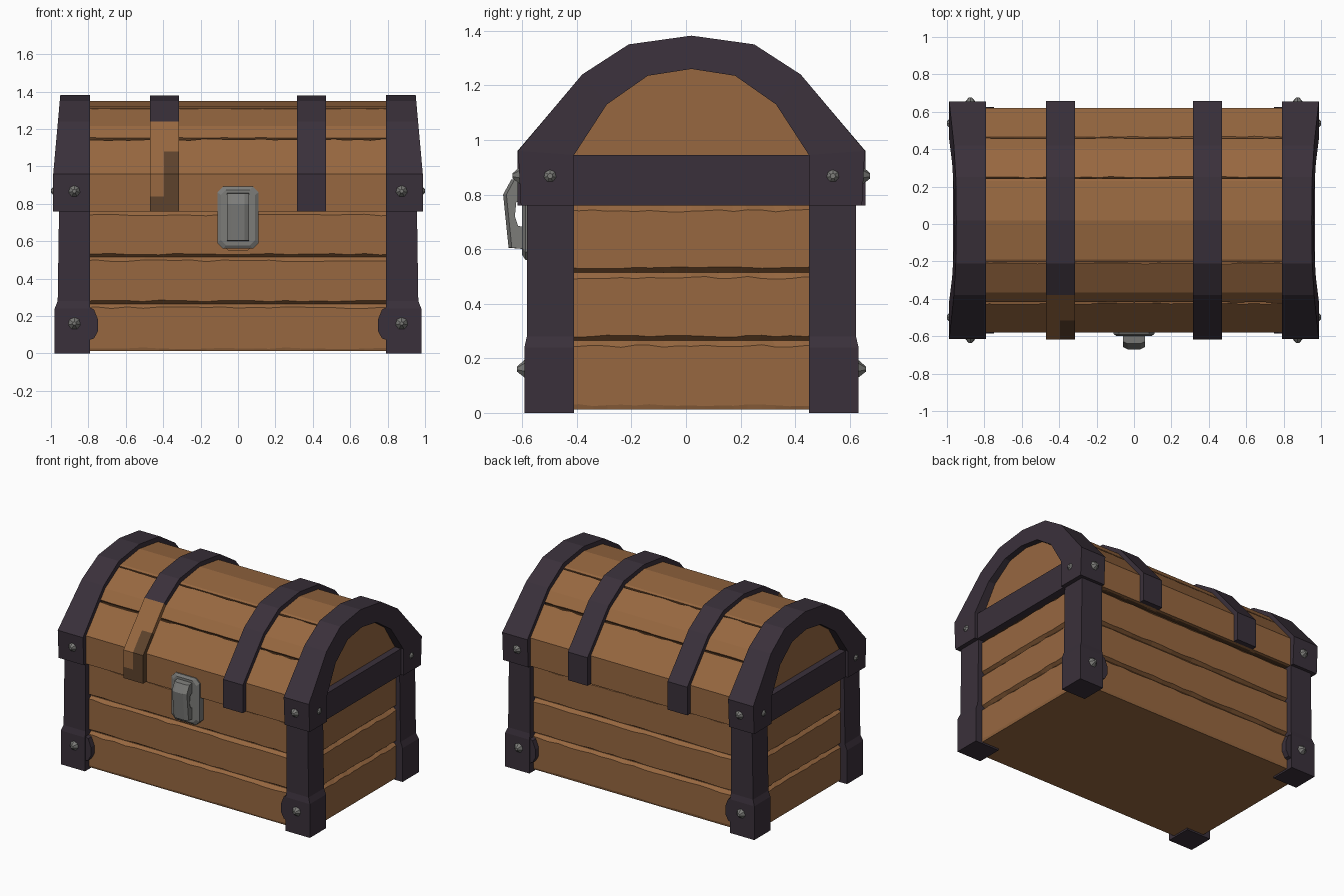
import bpy
import bmesh
import random
from mathutils import Matrix, Vector

random.seed(4)
if "Cube" in bpy.data.objects:
    bpy.data.objects.remove(bpy.data.objects["Cube"])

CY = 0.02     # depth centre of the chest box
BASE = 0.76   # height of the seam between box and lid


def material(name, r, g, b):
    m = bpy.data.materials.new(name)
    m.use_nodes = True
    m.diffuse_color = (r, g, b, 1)
    m.node_tree.nodes["Principled BSDF"].inputs["Base Color"].default_value = (r, g, b, 1)
    return m


wood = material("warm_wood", 0.31, 0.137, 0.051)
dark_wood = material("dark_groove_wood", 0.09, 0.043, 0.018)
stain = material("stained_wood", 0.11, 0.055, 0.025)
iron = material("dark_iron", 0.042, 0.030, 0.043)
steel = material("grey_steel", 0.20, 0.20, 0.19)


def finish(name, bm, mats, rule=None):
    bmesh.ops.recalc_face_normals(bm, faces=bm.faces)
    bm.normal_update()
    if rule:
        for f in bm.faces:
            f.material_index = rule(f.calc_center_median(), f.normal)
    mesh = bpy.data.meshes.new(name)
    bm.to_mesh(mesh)
    bm.free()
    for m in mats:
        mesh.materials.append(m)
    ob = bpy.data.objects.new(name, mesh)
    bpy.context.scene.collection.objects.link(ob)
    return ob


def loft(name, rings, mats, rule=None):
    """Skin closed rings of points and cap both ends."""
    bm = bmesh.new()
    rows = [[bm.verts.new(p) for p in ring] for ring in rings]
    n = len(rows[0])
    for a, b in zip(rows, rows[1:]):
        for i in range(n):
            j = (i + 1) % n
            bm.faces.new((a[i], a[j], b[j], b[i]))
    bm.faces.new(rows[0])
    bm.faces.new(rows[-1])
    return finish(name, bm, mats, rule)


def box(name, x0, x1, y0, y1, z0, z1, mat):
    ring = lambda z: [(x0, y0, z), (x1, y0, z), (x1, y1, z), (x0, y1, z)]
    return loft(name, [ring(z0), ring(z1)], [mat])


def mirrored(half):
    """Full front-to-back arch from a half path that ends on the centre."""
    return [(-y, z) for y, z in half] + [(y, z) for y, z in reversed(half[:-1])]


def shrink(path, k):
    return [(y * k, BASE + (z - BASE) * k) for y, z in path]


def lerp(a, b, t):
    return tuple(p + (q - p) * t for p, q in zip(a, b))


# Box: three rows of planks with chamfered, slightly ragged edges
def perimeter(hx, hy, z, inset, ragged, n=22):
    hx, hy = hx - inset, hy - inset
    corners = [(-hx, -hy), (hx, -hy), (hx, hy), (-hx, hy)]
    pts = []
    for i in range(4):
        for k in range(n):
            x, y = lerp(corners[i], corners[(i + 1) % 4], k / n)
            pts.append((x, y + CY, z + random.uniform(-ragged, ragged)))
    return pts


ROWS = [0.012, 0.265, 0.515, BASE]
for i, (z0, z1) in enumerate(zip(ROWS, ROWS[1:])):
    low = 0.005 if i == 0 else 0.028
    loft("plank_row_%d" % (i + 1),
         [perimeter(0.93, 0.567, z0, low, 0),
          perimeter(0.93, 0.567, z0 + 0.016, 0, 0.004),
          perimeter(0.93, 0.567, z1 - 0.02, 0, 0.005),
          perimeter(0.93, 0.567, z1, 0.022, 0)], [wood])

# Lid: dark core with wooden end panels, covered by five curved planks
A, B, C, D, E = (0.60, BASE), (0.60, 0.96), (0.385, 1.215), (0.21, 1.32), (0, 1.35)
core = shrink(mirrored([A, B, C, D, E]), 0.965)
loft("lid_core", [[(x, y + CY, z) for y, z in core] for x in (-0.92, 0.92)],
     [dark_wood, wood], lambda c, n: 1 if abs(n.x) > 0.9 else 0)


def lid_plank(name, path, ragged_start, ragged_end, flip=1):
    rings = []
    for k in range(29):
        outer = list(path)
        if ragged_start:
            outer[0] = lerp(path[0], path[1], random.uniform(0.015, 0.06))
        if ragged_end:
            outer[-1] = lerp(path[-1], path[-2], random.uniform(0.015, 0.06))
        section = outer + shrink(path, 0.95)[::-1]
        rings.append([(-0.9 + k * 1.8 / 28, y * flip + CY, z) for y, z in section])
    loft(name, rings, [wood])


groove_low, groove_high = lerp(B, C, 0.745), lerp(C, D, 0.92)
for label, flip in (("front", -1), ("back", 1)):
    lid_plank("lid_lower_plank_" + label, [A, B, groove_low], False, True, flip)
    lid_plank("lid_upper_plank_" + label, [groove_low, C, groove_high], True, True, flip)
lid_plank("lid_top_plank", mirrored([groove_high, D, E]), True, True)

# Iron arches around both lid ends, leaning inward toward the top
outer = mirrored([(0.625, BASE), (0.635, 0.96), (0.40, 1.24), (0.23, 1.35), (0, 1.382)])
inner = mirrored([(0.43, BASE), (0.43, 0.945), (0.31, 1.13), (0.16, 1.235), (0, 1.26)])


def end_x(z):
    return 0.988 if z < 0.97 else 0.988 - (z - 0.96) * 0.09


for side, s in (("left", 1), ("right", -1)):
    loft("end_arch_" + side,
         [[(s * 0.79, o[0] + CY, o[1]), (s * end_x(o[1]), o[0] + CY, o[1]),
           (s * end_x(i[1]), i[0] + CY, i[1]), (s * 0.79, i[0] + CY, i[1])]
          for o, i in zip(outer, inner)], [iron])
    box("end_band_" + side, *sorted((s * 0.85, s * 0.968)),
        CY - 0.435, CY + 0.435, BASE, 0.945, iron)

# Straps over the lid; the right one is broken away at the front
strap_out = mirrored([(0.637, BASE), (0.637, 0.84), (0.637, 0.96), (0.535, 1.08),
                      (0.40, 1.24), (0.23, 1.35), (0, 1.38)])


def broken(c, n):
    if c.y > CY or c.z > 1.24:
        return 0
    return 2 if c.z < 0.84 or (c.z < 1.08 and c.x > -0.395) else 1


for side, xs, rule in (("left", (0.315, 0.39, 0.47), None),
                       ("right", (-0.47, -0.395, -0.315), broken)):
    loft("lid_strap_" + side,
         [[(x, o[0] + CY, o[1]) for x in xs] + [(x, i[0] + CY, i[1]) for x in xs[::-1]]
          for o, i in zip(strap_out, shrink(strap_out, 0.93))], [iron, wood, stain], rule)


# Studs
def stud(name, pos, direction, depth=0.03):
    bm = bmesh.new()
    turn = Vector(direction).to_track_quat("Z", "Y").to_matrix().to_4x4()
    bmesh.ops.create_cone(bm, cap_ends=True, segments=7, radius1=0.036, radius2=0.010,
                          depth=depth, matrix=Matrix.Translation(pos) @ turn)
    finish(name, bm, [steel])


# Corner posts with a thicker foot, side tabs and studs
for side, s in (("left", 1), ("right", -1)):
    for end, t in (("front", -1), ("back", 1)):
        tag = end + "_" + side
        rings = []
        for z, px, py in ((0, 0.98, 0.612), (0.24, 0.98, 0.612),
                          (0.28, 0.964, 0.603), (BASE, 0.957, 0.603)):
            rings.append([(s * x, t * y + CY, z) for x, y in
                          ((0.79, 0.43), (px, 0.43), (px, py), (0.79, py))])
        loft("corner_post_" + tag, rings, [iron])
        tab = [(0.80, 0.07), (0.77, 0.08), (0.748, 0.12), (0.748, 0.18), (0.77, 0.235), (0.80, 0.25)]
        loft("foot_tab_" + tag, [[(s * x, t * y + CY, z) for x, z in tab]
                                 for y in (0.55, 0.605)], [iron])
        stud("lower_stud_" + tag, (s * 0.875, t * 0.624 + CY, 0.16), (0, t, 0))
        stud("upper_stud_" + tag, (s * 0.875, t * 0.640 + CY, 0.868), (0, t, 0))
        stud("end_stud_" + tag, (s * 0.988, t * 0.518 + CY, 0.868), (s, 0, 0), 0.024)


# Lock: worn wood behind, chamfered plate and looped hasp
def octagon(w, z0, z1, c, y):
    return [(-w + c, y, z0), (w - c, y, z0), (w, y, z0 + c), (w, y, z1 - c),
            (w - c, y, z1), (-w + c, y, z1), (-w, y, z1 - c), (-w, y, z0 + c)]


loft("lock_backing", [octagon(0.085, 0.548, 0.70, 0.035, y) for y in (-0.53, -0.578)], [wood])
loft("lock_plate", [octagon(0.11, 0.56, 0.892, 0.03, -0.54),
                    octagon(0.11, 0.56, 0.892, 0.03, -0.588),
                    octagon(0.092, 0.578, 0.875, 0.028, -0.600)], [steel])
hasp = [(-0.59, 0.86), (-0.64, 0.855), (-0.67, 0.80), (-0.65, 0.605), (-0.59, 0.60),
        (-0.59, 0.68), (-0.615, 0.685), (-0.627, 0.72), (-0.622, 0.77), (-0.605, 0.785),
        (-0.59, 0.785)]
loft("lock_hasp", [[(x, y + (0.012 if abs(x) > 0.05 and y < -0.63 else 0), z) for y, z in hasp]
                   for x in (-0.058, -0.034, 0.034, 0.058)], [steel])
